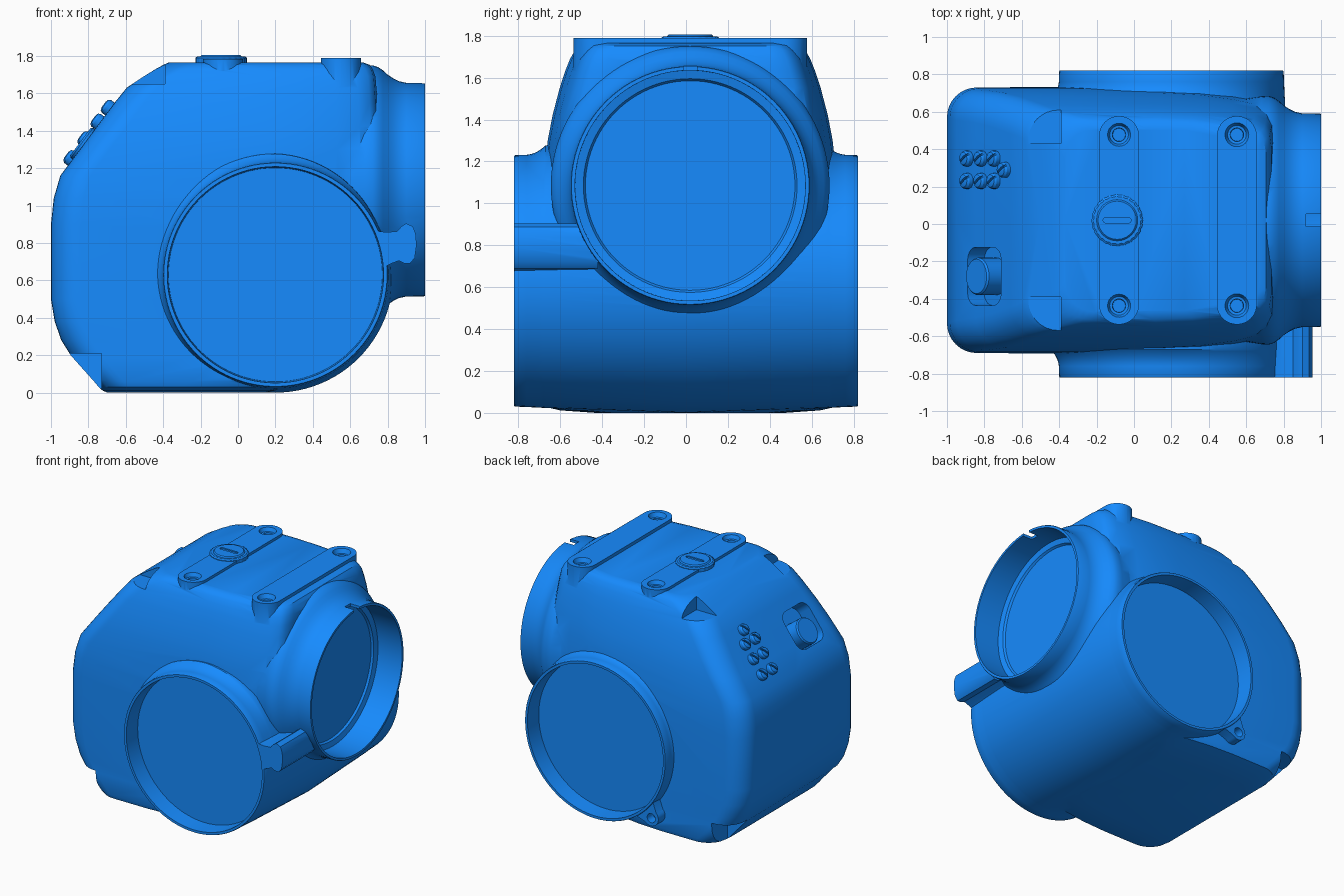
import bpy, bmesh
from math import sin, cos, pi, radians
from mathutils import Matrix, Vector

if "Cube" in bpy.data.objects:
    bpy.data.objects.remove(bpy.data.objects["Cube"])

CY = 0.02  # centre line of body, neck and pads in y
BLUE = bpy.data.materials.new("blue_paint")
BLUE.diffuse_color = (.008, .26, 1, 1)
BLUE.use_nodes = True
BLUE.node_tree.nodes["Principled BSDF"].inputs["Base Color"].default_value = BLUE.diffuse_color


def loft(name, rings, mat=Matrix()):
    """Skin a stack of equal-length rings and cap both ends."""
    bm = bmesh.new()
    rows = [[bm.verts.new(mat @ Vector(p)) for p in ring] for ring in rings]
    n = len(rows[0])
    for a, b in zip(rows, rows[1:]):
        for i in range(n):
            j = (i + 1) % n
            bm.faces.new((a[i], a[j], b[j], b[i]))
    bm.faces.new(rows[0])
    bm.faces.new(rows[-1])
    bmesh.ops.recalc_face_normals(bm, faces=bm.faces)
    me = bpy.data.meshes.new(name)
    bm.to_mesh(me)
    bm.free()
    me.materials.append(BLUE)
    ob = bpy.data.objects.new(name, me)
    bpy.context.collection.objects.link(ob)
    return ob


def lathe(name, profile, mat=Matrix(), n=32, extra=None):
    """Profile of (z, r); extra(z, angle) adds a local radius change."""
    rings = []
    for z, r in profile:
        ring = []
        for i in range(n):
            a = 2 * pi * i / n
            q = r + (extra(z, a) if extra else 0)
            ring.append((q * cos(a), q * sin(a), z))
        rings.append(ring)
    return loft(name, rings, mat)


def prism(name, outline, z0, z1, mat=Matrix()):
    return loft(name, [[(x, y, z) for x, y in outline] for z in (z0, z1)], mat)


def box(name, x0, x1, y0, y1, z0, z1):
    return prism(name, [(x0, y0), (x1, y0), (x1, y1), (x0, y1)], z0, z1)


def round_rect(hx, hy, r, k=8):
    pts = []
    for q, (sx, sy) in enumerate([(1, 1), (-1, 1), (-1, -1), (1, -1)]):
        for i in range(k + 1):
            a = pi / 2 * (q + i / k)
            pts.append((sx * (hx - r) + r * cos(a), sy * (hy - r) + r * sin(a)))
    return pts


def boolean(ob, other, op):
    m = ob.modifiers.new(op, 'BOOLEAN')
    m.operation, m.object, m.solver = op, other, 'EXACT'
    bpy.context.view_layer.objects.active = ob
    bpy.ops.object.modifier_apply(modifier=m.name)
    bpy.data.objects.remove(other)


def smooth(ob, angle=32):
    bpy.ops.object.select_all(action='DESELECT')
    ob.select_set(True)
    bpy.context.view_layer.objects.active = ob
    bpy.ops.object.shade_smooth_by_angle(angle=radians(angle))


T = Matrix.Translation
FRONT = Matrix.Rotation(pi / 2, 4, 'X')   # local xy -> world xz, z -> -y
RIGHT = Matrix.Rotation(pi / 2, 4, 'Y')   # local z -> +x


def slope(x, y):
    """Frame lying on the slanted control face: x up-slope, z outward."""
    m = Matrix(((.597, 0, -.802, 0), (0, 1, 0, 0), (.802, 0, .597, 0), (0, 0, 0, 1)))
    return T((x, y, 1.16 + (x + .95) * 1.345)) @ m


# Main body: stacked horizontal sections
def section(z, xl, xr, w, r=.16):
    half = [(xl, 0)]
    for i in range(9):
        a = pi - pi / 2 * i / 8
        half.append((xl + r + r * cos(a), w - r + r * sin(a)))
    half += [(xr - .6, w), (xr - .4, w * .985), (xr - .22, w * .95), (xr - .1, w * .91)]
    half += [(xr - .04, w * .865), (xr - .01, w * .8), (xr, w * .68)]
    return [(x, y, z) for x, y in half + [(x, -y) for x, y in reversed(half[1:])]]


levels = [(0, -.70, .15, .45), (.012, -.725, .2, .62), (.03, -.745, .3, .70),
          (.06, -.77, .35, .712), (.2, -.895, .5, .71), (.28, -.945, .56, .71),
          (.38, -.98, .6, .71), (.5, -1, .66, .71), (.9, -1, .74, .71),
          (1.04, -.985, .75, .705), (1.16, -.95, .75, .695), (1.3, -.846, .75, .68),
          (1.42, -.757, .75, .657), (1.55, -.66, .745, .623), (1.63, -.595, .74, .597),
          (1.69, -.505, .735, .573), (1.73, -.44, .72, .55), (1.752, -.40, .705, .53),
          (1.765, -.37, .67, .49)]
housing = loft("gear_housing", [section(*v) for v in levels], T((0, CY, 0)))


# Cross barrel, with a fillet where it meets the body (up and left only)
def fillet(z, a):
    weight = min(1, max(0, .3 + .707 * (sin(a) - cos(a))))
    d = max(0, (.76 - abs(z)) / .09)
    return weight * .04 * min(1, d) ** 2


BARREL = T((.2, 0, .63)) @ FRONT
side = [(.82, .597), (.815, .6), (.76, .602), (.74, .603), (.72, .604), (.7, .605),
        (.68, .606), (.67, .607)]
prof = [(-z, r) for z, r in side] + [(0, .63)] + [(z, r) for z, r in reversed(side)]
boolean(housing, lathe("barrel", prof, BARREL, 96, fillet), 'UNION')

# Output neck with flared root
NECK = T((0, CY, 1.085)) @ RIGHT
prof = [(.3, .55), (.45, .62), (.6, .65), (.68, .663), (.72, .665), (.75, .655), (.775, .638),
        (.8, .615), (.83, .595), (.86, .58), (.9, .571), (.995, .57), (1, .567)]
boolean(housing, lathe("neck", prof, NECK, 96), 'UNION')

# Mounting rails on top
for x, z0, z1 in ((-.08, 1.72, 1.785), (.55, 1.3, 1.79)):
    rail = prism("rail", round_rect(.107, .557, .1069, 10), z0, z1, T((x, CY, 0)))
    boolean(housing, rail, 'UNION')

# Side lug at the front and drain ear at the back
lug = [(.70, .87), (.79, .858), (.85, .862), (.875, .89), (.90, .905), (.935, .888), (.95, .85),
       (.955, .79), (.945, .72), (.92, .69), (.89, .69), (.86, .705), (.82, .69), (.78, .67), (.66, .66)]
boolean(housing, prism("side_lug", lug, .42, .82, FRONT), 'UNION')
ear = [(.04 + .065 * cos(a), .065 * sin(a)) for a in [-pi / 2 + pi * i / 12 for i in range(13)]]
ear += [(-.1, .13), (-.1, -.13)]
EAR = T((-.24, 0, .19)) @ FRONT @ Matrix.Rotation(radians(225), 4, 'Z')
boolean(housing, prism("drain_ear", ear, -.812, -.6, EAR), 'UNION')

# Openings, pockets and holes
cutters = [lathe("cut", [(.77, .5), (.785, .51), (.795, .549), (1.1, .55)], NECK, 96),
           box("cut", .92, 1.1, CY - .033, CY + .033, 1.58, 1.75),
           prism("cut", round_rect(.15, .155, .07), -.11, .2, slope(-.80, -.28)),
           lathe("cut", [(-.9, .035), (-.74, .035)], EAR @ T((.045, 0, 0)), 20)]
for s in (-1, 1):
    cutters.append(lathe("cut", [(s * .69, .572), (s * .9, .582)], BARREL, 96))
    y0, y1 = sorted((CY + s * .41, CY + s * .9))
    cutters.append(box("cut", -.7, -.39, y0, y1, 1.65, 1.9))
    y0, y1 = sorted((CY + s * .52, CY + s * .9))
    cutters.append(box("cut", -1.1, -.73, y0, y1, -.1, .21))
    for x in (-.08, .55):
        cutters.append(lathe("cut", [(1.70, .034), (1.755, .036), (1.757, .05), (1.8, .068)],
                             T((x, CY + s * .457, 0)), 24))
for c in cutters:
    boolean(housing, c, 'DIFFERENCE')
smooth(housing)

# Filler cap with knurled edge and a slot
CAP = T((-.09, CY, 0))
rim = lathe("filler_cap_rim", [(1.76, .135), (1.79, .135), (1.797, .125)], CAP, 96,
            lambda z, a: .003 if round(a * 48 / pi) % 4 < 2 else 0)
smooth(rim)
cap = lathe("filler_cap", [(1.76, .11), (1.798, .11), (1.806, .102)], CAP, 48)
boolean(cap, prism("cut", round_rect(.075, .014, .0139), 1.79, 1.9, CAP), 'DIFFERENCE')
smooth(cap)

# Slotted terminal screws on the slanted face
spots = [(x, y) for x in (-.885, -.81, -.74) for y in (.23, .35)] + [(-.685, .29)]
for x, y in spots:
    S = slope(x, y)
    screw = lathe("terminal_screw", [(-.03, .042), (.024, .042), (.036, .034), (.041, .018)], S, 20)
    slot = prism("cut", [(-.06, -.006), (.06, -.006), (.06, .006), (-.06, .006)], .024, .1,
                 S @ Matrix.Rotation(.6, 4, 'Z'))
    boolean(screw, slot, 'DIFFERENCE')
    smooth(screw)

# Breather plug standing in its pocket
plug = lathe("breather_plug", [(-.12, .1), (.012, .1), (.022, .092)], slope(-.825, -.28), 32)
smooth(plug)
